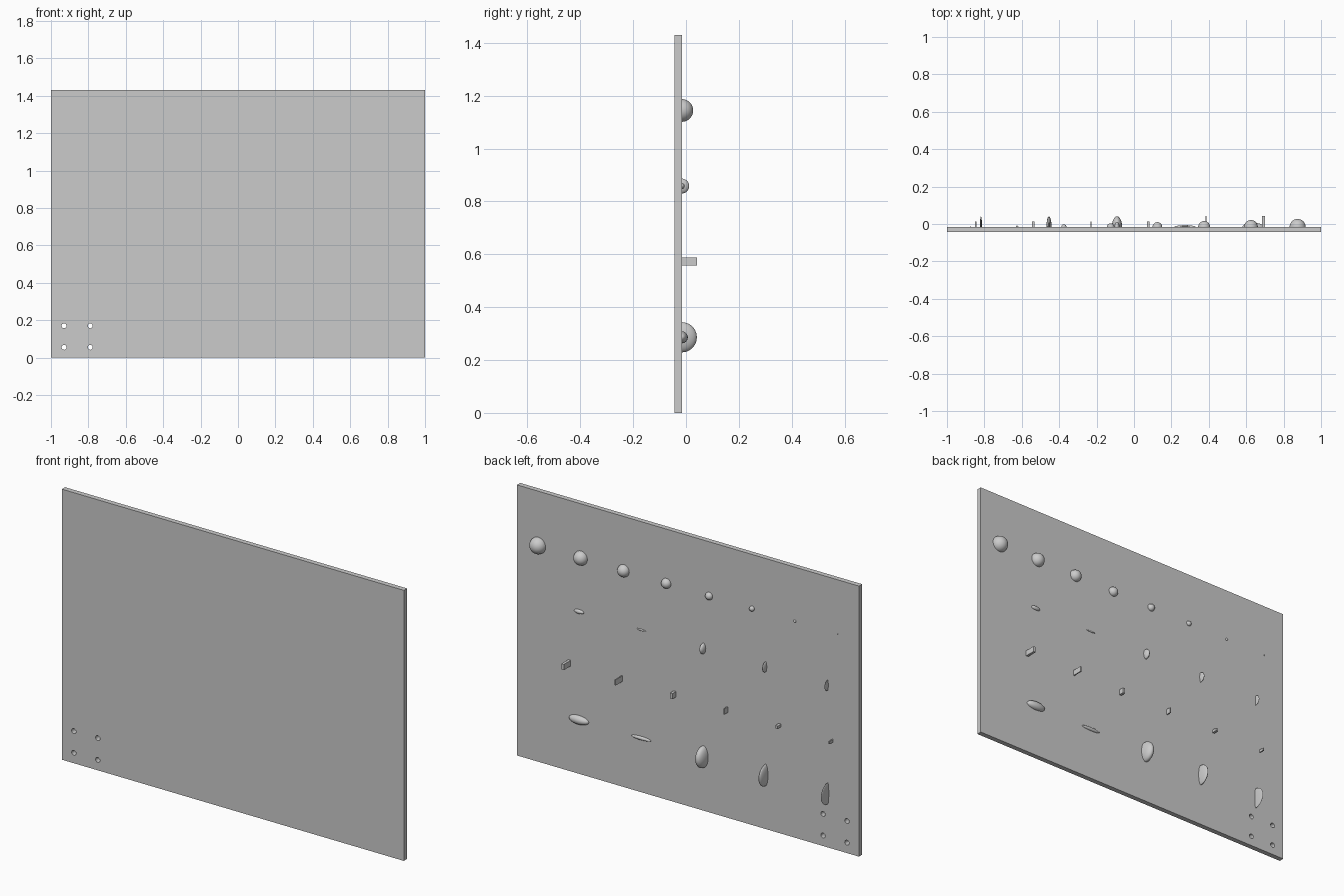
import bpy
import bmesh
import math
from mathutils import Matrix

cube = bpy.data.objects.get("Cube")
if cube:
    bpy.data.objects.remove(cube, do_unlink=True)

HEIGHT = 1.43
FRONT, BACK = -0.043, -0.016
ROW = HEIGHT / 5

grey = bpy.data.materials.new("plain grey")
grey.use_nodes = True
grey.diffuse_color = (0.6, 0.6, 0.6, 1)
grey.node_tree.nodes["Principled BSDF"].inputs["Base Color"].default_value = (0.6, 0.6, 0.6, 1)


def finish(name, bm, location, smooth=False):
    """Turn a bmesh into a grey object."""
    mesh = bpy.data.meshes.new(name)
    bm.to_mesh(mesh)
    bm.free()
    mesh.materials.append(grey)
    obj = bpy.data.objects.new(name, mesh)
    obj.location = location
    bpy.context.collection.objects.link(obj)
    if smooth:
        bpy.ops.object.select_all(action='DESELECT')
        obj.select_set(True)
        bpy.context.view_layer.objects.active = obj
        bpy.ops.object.shade_smooth_by_angle(angle=math.radians(40))
    return obj


def box(name, size, location):
    bm = bmesh.new()
    bmesh.ops.create_cube(bm, size=1)
    bmesh.ops.scale(bm, vec=size, verts=bm.verts)
    return finish(name, bm, location)


def dome(name, radii, x, z):
    """Half ellipsoid sitting on the back of the panel."""
    bm = bmesh.new()
    bmesh.ops.create_uvsphere(bm, u_segments=32, v_segments=20, radius=1)
    cut = bmesh.ops.bisect_plane(bm, geom=bm.verts[:] + bm.edges[:] + bm.faces[:], dist=1e-5,
                                 plane_co=(0, 0, 0), plane_no=(0, 1, 0), clear_inner=True)
    rim = [e for e in cut["geom_cut"] if isinstance(e, bmesh.types.BMEdge)]
    bmesh.ops.holes_fill(bm, edges=rim, sides=0)
    bmesh.ops.scale(bm, vec=radii, verts=bm.verts)
    finish(name, bm, (x, BACK, z), smooth=True)


# Flat panel with four through holes in one lower corner
panel = box("panel", (2, BACK - FRONT, HEIGHT), (0, (FRONT + BACK) / 2, HEIGHT / 2))
bm = bmesh.new()
for x in (-0.93, -0.79):
    for z in (0.055, 0.17):
        place = Matrix.Translation((x, 0, z)) @ Matrix.Rotation(math.pi / 2, 4, 'X')
        bmesh.ops.create_cone(bm, cap_ends=True, segments=24, radius1=0.013, radius2=0.013,
                              depth=0.3, matrix=place)
cutter = finish("hole_cutter", bm, (0, 0, 0))
cutter.hide_render = True
holes = panel.modifiers.new("holes", 'BOOLEAN')
holes.operation = 'DIFFERENCE'
holes.solver = 'EXACT'
holes.object = cutter
bpy.context.view_layer.objects.active = panel
bpy.ops.object.modifier_apply(modifier="holes")
bpy.data.objects.remove(cutter, do_unlink=True)

# Top row: round domes shrinking towards the right
for i, r in enumerate((0.043, 0.037, 0.032, 0.026, 0.02, 0.014, 0.007, 0.003)):
    dome(f"round_dome_{i + 1}", (r, r, r), 0.875 - i / 4, ROW * 4)

# Long and disc-shaped domes: small row above, large row at the bottom
SHAPES = ((1, 0.4, 0.4), (1, 0.17, 0.17), (0.48, 1, 1), (0.24, 1, 1), (0.1, 1, 1))
for label, r, z in (("small", 0.028, ROW * 3), ("large", 0.057, ROW)):
    for i, shape in enumerate(SHAPES):
        dome(f"{label}_oval_dome_{i + 1}", [r * s for s in shape], (7 - 4 * i) / 11, z)

# Middle row: rectangular pegs, alternating thick and thin
for i in range(6):
    width = 0.006 if i % 2 else 0.014
    depth = 0.058 if i < 2 else 0.029
    tall = 0.03 if i < 4 else 0.015
    box(f"peg_{i + 1}", (width, depth, tall), ((9 - 4 * i) / 13, BACK + depth / 2, ROW * 2))
